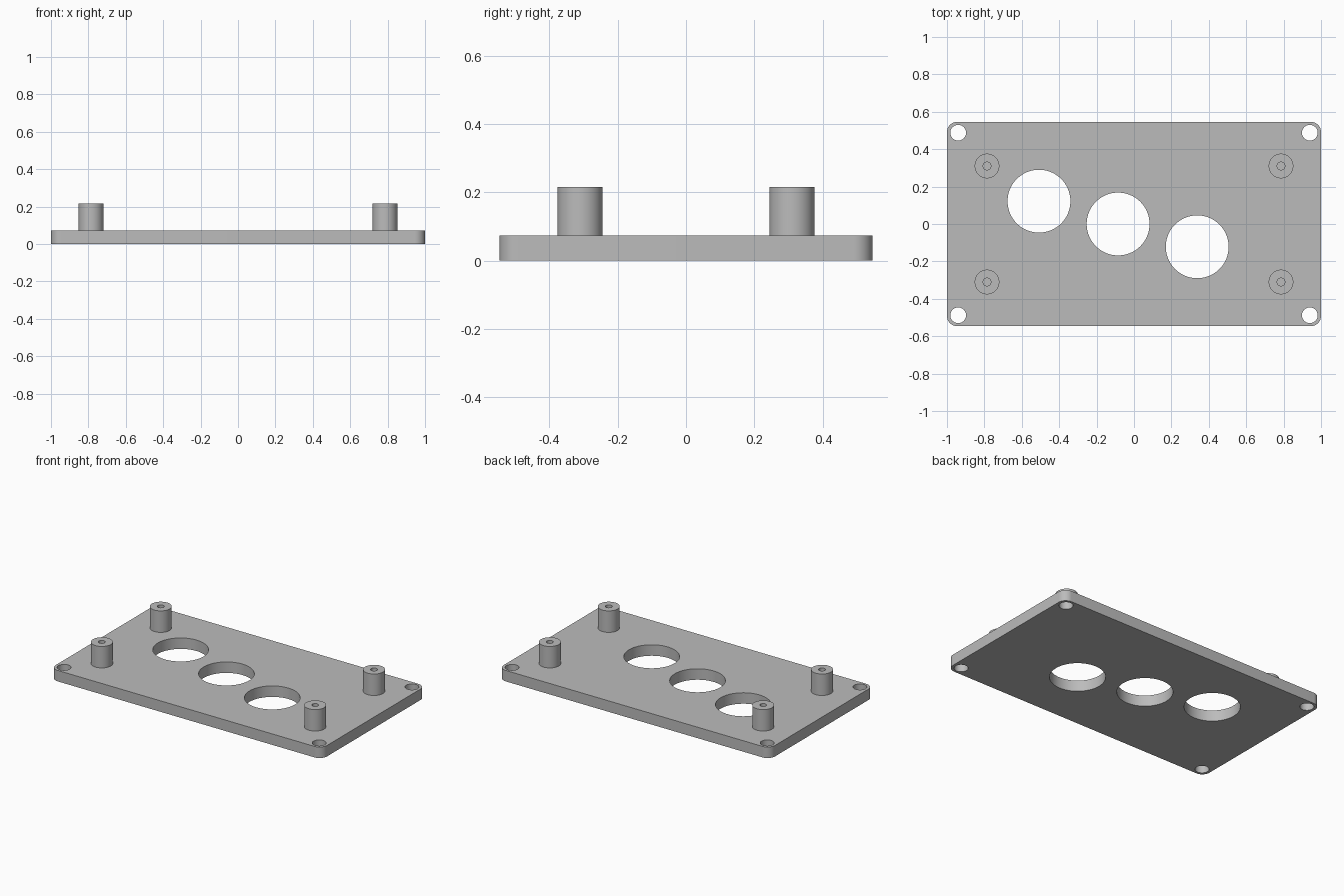
import bpy, bmesh
from math import sin, cos, pi

default = bpy.data.objects.get("Cube")
if default:
    bpy.data.objects.remove(default, do_unlink=True)

HALF_X, HALF_Y, THICK, POST_TOP = 1.0, 0.546, 0.073, 0.216

grey = bpy.data.materials.new("matte grey")
grey.use_nodes = True
grey.diffuse_color = (0.5, 0.5, 0.5, 1)
grey.node_tree.nodes["Principled BSDF"].inputs["Base Color"].default_value = (0.5, 0.5, 0.5, 1)


def arc(cx, cy, r, start, sweep, n):
    """Points along an arc, end point excluded for full circles by the caller."""
    return [(cx + r * cos(start + sweep * i / n), cy + r * sin(start + sweep * i / n))
            for i in range(n + 1)]


def circle(cx, cy, r, n=64):
    return arc(cx, cy, r, 0, 2 * pi, n)[:-1]


def rounded_rect(hx, hy, r):
    pts = []
    for k, (sx, sy) in enumerate([(1, 1), (-1, 1), (-1, -1), (1, -1)]):
        pts += arc(sx * (hx - r), sy * (hy - r), r, k * pi / 2, pi / 2, 12)
    return pts


def extrude_outline(name, loops, z0, z1, location=(0, 0)):
    """Solid made from an outline and its holes, standing from z0 to z1."""
    curve = bpy.data.curves.new(name + "_outline", "CURVE")
    curve.dimensions, curve.fill_mode = "2D", "BOTH"
    curve.extrude = (z1 - z0) / 2
    for loop in loops:
        spline = curve.splines.new("POLY")
        spline.points.add(len(loop) - 1)
        for point, (x, y) in zip(spline.points, loop):
            point.co = (x, y, 0, 1)
        spline.use_cyclic_u = True
    source = bpy.data.objects.new(name + "_outline", curve)
    bpy.context.scene.collection.objects.link(source)
    bpy.context.view_layer.update()
    evaluated = source.evaluated_get(bpy.context.evaluated_depsgraph_get())
    mesh = bpy.data.meshes.new_from_object(evaluated)
    bpy.data.objects.remove(source, do_unlink=True)
    bpy.data.curves.remove(curve)

    # Weld the caps to the walls
    bm = bmesh.new()
    bm.from_mesh(mesh)
    bmesh.ops.remove_doubles(bm, verts=bm.verts, dist=0.0001)
    bmesh.ops.recalc_face_normals(bm, faces=bm.faces)
    bm.to_mesh(mesh)
    bm.free()
    mesh.name = name
    mesh.materials.clear()
    mesh.materials.append(grey)

    obj = bpy.data.objects.new(name, mesh)
    obj.location = (*location, (z0 + z1) / 2)
    bpy.context.scene.collection.objects.link(obj)
    bpy.ops.object.select_all(action="DESELECT")
    obj.select_set(True)
    bpy.context.view_layer.objects.active = obj
    bpy.ops.object.shade_smooth_by_angle(angle=pi / 6)
    return obj


corners = [(sx, sy) for sx in (-1, 1) for sy in (-1, 1)]

# Base plate: rounded corners, four screw holes, three large holes on a diagonal
loops = [rounded_rect(HALF_X, HALF_Y, 0.055)]
loops += [circle(sx * 0.94, sy * 0.488, 0.042, 48) for sx, sy in corners]
loops += [circle(-0.085 + i * 0.423, -i * 0.122, 0.168, 96) for i in (-1, 0, 1)]
extrude_outline("base_plate", loops, 0, THICK)

# Hollow standoff posts, the plate closes their bores
for sx, sy in corners:
    name = ("back" if sy > 0 else "front") + ("_left" if sx > 0 else "_right") + "_post"
    extrude_outline(name, [circle(0, 0, 0.066), circle(0, 0, 0.021, 32)],
                    THICK - 0.01, POST_TOP, (sx * 0.786, sy * 0.31))
